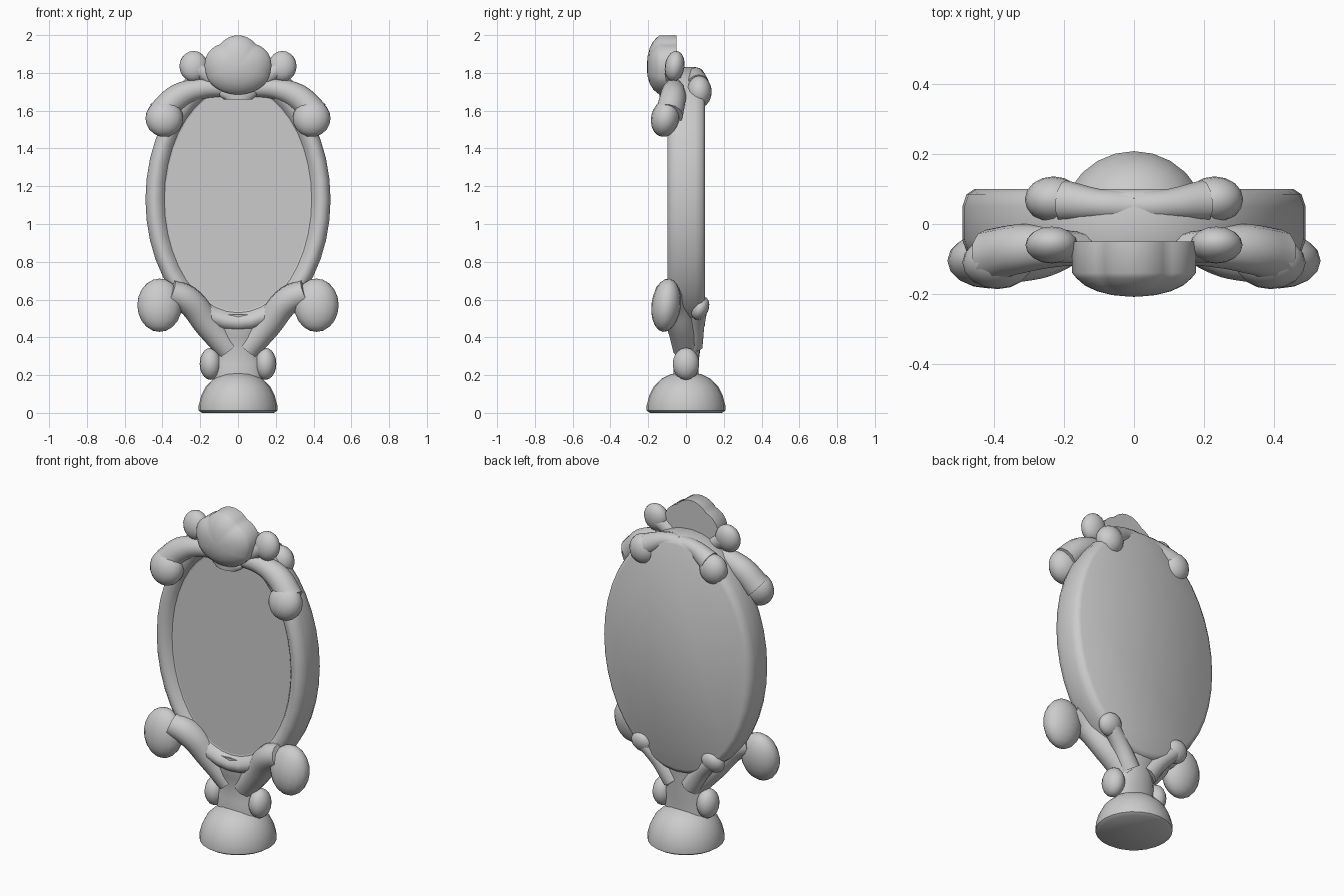
import bpy, bmesh, math
from mathutils import Vector

cube = bpy.data.objects.get("Cube")
if cube:
    bpy.data.objects.remove(cube)

# Single plain grey
grey = bpy.data.materials.new("plain_grey")
grey.use_nodes = True
colour = (0.6, 0.6, 0.6, 1)
grey.diffuse_color = colour
grey.node_tree.nodes["Principled BSDF"].inputs["Base Color"].default_value = colour


def finish(ob, angle=40):
    ob.data.materials.clear()
    ob.data.materials.append(grey)
    bpy.ops.object.select_all(action='DESELECT')
    ob.select_set(True)
    bpy.context.view_layer.objects.active = ob
    bpy.ops.object.shade_smooth_by_angle(angle=math.radians(angle))
    return ob


def from_bmesh(name, bm, angle=40):
    bmesh.ops.recalc_face_normals(bm, faces=bm.faces)
    me = bpy.data.meshes.new(name)
    bm.to_mesh(me)
    bm.free()
    ob = bpy.data.objects.new(name, me)
    bpy.context.collection.objects.link(ob)
    return finish(ob, angle)


def loft(name, rings, angle=40):
    """Skin closed rings of points, capping both ends."""
    bm = bmesh.new()
    loops = [[bm.verts.new(p) for p in ring] for ring in rings]
    n = len(loops[0])
    for a, b in zip(loops, loops[1:]):
        for i in range(n):
            j = (i + 1) % n
            bm.faces.new((a[i], a[j], b[j], b[i]))
    bm.faces.new(loops[0])
    bm.faces.new(loops[-1])
    return from_bmesh(name, bm, angle)


def ellipse(n, rx, ry):
    return [(rx * math.cos(math.tau * i / n), ry * math.sin(math.tau * i / n))
            for i in range(n)]


def ball(name, centre, size, tilt=0):
    bpy.ops.mesh.primitive_uv_sphere_add(segments=16, ring_count=10, location=centre)
    ob = bpy.context.object
    ob.name = name
    ob.scale = size
    ob.rotation_euler.x = tilt
    bpy.ops.object.transform_apply(location=False)
    return finish(ob, 60)


def tube(name, points):
    """Tapered curved limb; each point is x, y, z, radius."""
    cu = bpy.data.curves.new(name, 'CURVE')
    cu.dimensions = '3D'
    cu.bevel_depth = 1
    cu.bevel_resolution = 4
    cu.resolution_u = 6
    cu.use_fill_caps = True
    sp = cu.splines.new('BEZIER')
    sp.bezier_points.add(len(points) - 1)
    for bp, (x, y, z, r) in zip(sp.bezier_points, points):
        bp.co = (x, y, z)
        bp.radius = r
        bp.handle_left_type = bp.handle_right_type = 'AUTO'
    ob = bpy.data.objects.new(name, cu)
    bpy.context.collection.objects.link(ob)
    bpy.ops.object.select_all(action='DESELECT')
    ob.select_set(True)
    bpy.context.view_layer.objects.active = ob
    bpy.ops.object.convert(target='MESH')
    return finish(bpy.context.object, 60)


# Domed foot
dome = [(0.19, 0), (0.208, 0.012), (0.208, 0.04), (0.195, 0.09), (0.17, 0.14),
        (0.13, 0.18), (0.08, 0.205), (0.03, 0.215)]
loft("foot", [[(x, y, z) for x, y in ellipse(24, r, r)] for r, z in dome])

# Stem flaring into the oval
stem = [(0.13, 0.065, 0.16, 0), (0.13, 0.065, 0.26, 0), (0.115, 0.065, 0.33, 0.01),
        (0.13, 0.075, 0.40, 0), (0.16, 0.085, 0.47, 0), (0.17, 0.085, 0.52, 0)]
loft("stem", [[(x, y + dy, z) for x, y in ellipse(20, rx, ry)]
              for rx, ry, z, dy in stem])

# Oval frame with rounded rim, flat back and shallow dished mirror
rim = [(0.035, 0.1), (0.012, 0.085), (0, 0.05), (0, -0.045), (0.012, -0.08),
       (0.035, -0.098), (0.06, -0.098), (0.085, -0.08), (0.1, -0.06)]
loft("oval_frame", [[(x, y, z + 1.13) for x, z in ellipse(40, 0.49 - d, 0.70 - d)]
                    for d, y in rim], 50)
dish = [(0.105, -0.05), (0.1, -0.062), (0.15, -0.05), (0.25, -0.04), (0.36, -0.035)]
loft("mirror_dish", [[(x, y, z + 1.13) for x, z in ellipse(40, 0.49 - d, 0.70 - d)]
                     for d, y in dish], 60)

# Mirrored scrolls
for s, side in ((1, "left"), (-1, "right")):
    def limb(name, points):
        tube(f"{side}_{name}", [(s * x, y, z, r) for x, y, z, r in points])

    def knob(name, c, size, tilt=0):
        ball(f"{side}_{name}", (s * c[0], c[1], c[2]), size, tilt)

    knob("stem_knob", (0.145, 0, 0.26), (0.058, 0.07, 0.085))
    limb("lower_arm", [(0.05, 0, 0.34, 0.07), (0.16, -0.03, 0.47, 0.075),
                       (0.27, -0.08, 0.6, 0.075), (0.36, -0.1, 0.635, 0.07)])
    knob("lower_scroll", (0.415, -0.105, 0.57), (0.118, 0.078, 0.142), -0.12)
    limb("lower_back_arm", [(0.06, 0.03, 0.36, 0.06), (0.14, 0.05, 0.47, 0.05),
                            (0.22, 0.07, 0.55, 0.045)])
    knob("lower_back_bud", (0.23, 0.075, 0.555), (0.07, 0.045, 0.065), -0.4)
    limb("upper_arm", [(0.06, -0.065, 1.72, 0.045), (0.2, -0.065, 1.715, 0.055),
                       (0.32, -0.07, 1.67, 0.07), (0.41, -0.09, 1.58, 0.075)])
    knob("upper_scroll", (0.39, -0.11, 1.56), (0.1, 0.075, 0.1), -0.2)
    limb("bud_stem", [(0.1, -0.07, 1.74, 0.04), (0.18, -0.065, 1.80, 0.045),
                      (0.23, -0.06, 1.83, 0.05)])
    knob("upper_bud", (0.235, -0.06, 1.835), (0.075, 0.052, 0.082), -0.15)
    limb("upper_back_arm", [(0, 0.05, 1.785, 0.045), (0.1, 0.055, 1.78, 0.045),
                            (0.2, 0.065, 1.735, 0.06)])
    knob("upper_back_bud", (0.23, 0.07, 1.70), (0.082, 0.066, 0.085))

# Scalloped shell crest: lobed plate plus bulging fluted front
outline = []
for i in range(60):
    a = math.tau * i / 60
    lift = max(0.0, min(1.0, math.sin(a) + 0.5))
    r = 0.172 - 0.018 * lift * (1 - abs(math.cos(2.5 * (a - math.pi / 2))))
    outline.append((r * math.cos(a) * 1.04, r * math.sin(a) * (0.98 if a < math.pi else 0.84)))
layers = [(1, -0.05), (1, -0.14), (0.93, -0.155), (0.8, -0.175), (0.6, -0.192),
          (0.35, -0.203), (0.1, -0.207)]
loft("shell_crest", [[(x * k, y, 1.83 + z * k) for x, z in outline] for k, y in layers], 45)

# Small collar under the shell
collar = [(0.075, 1.66), (0.095, 1.675), (0.1, 1.695), (0.075, 1.72)]
loft("shell_collar", [[(x, -0.095 + y, z) for x, y in ellipse(16, r, 0.045)]
                      for r, z in collar])
